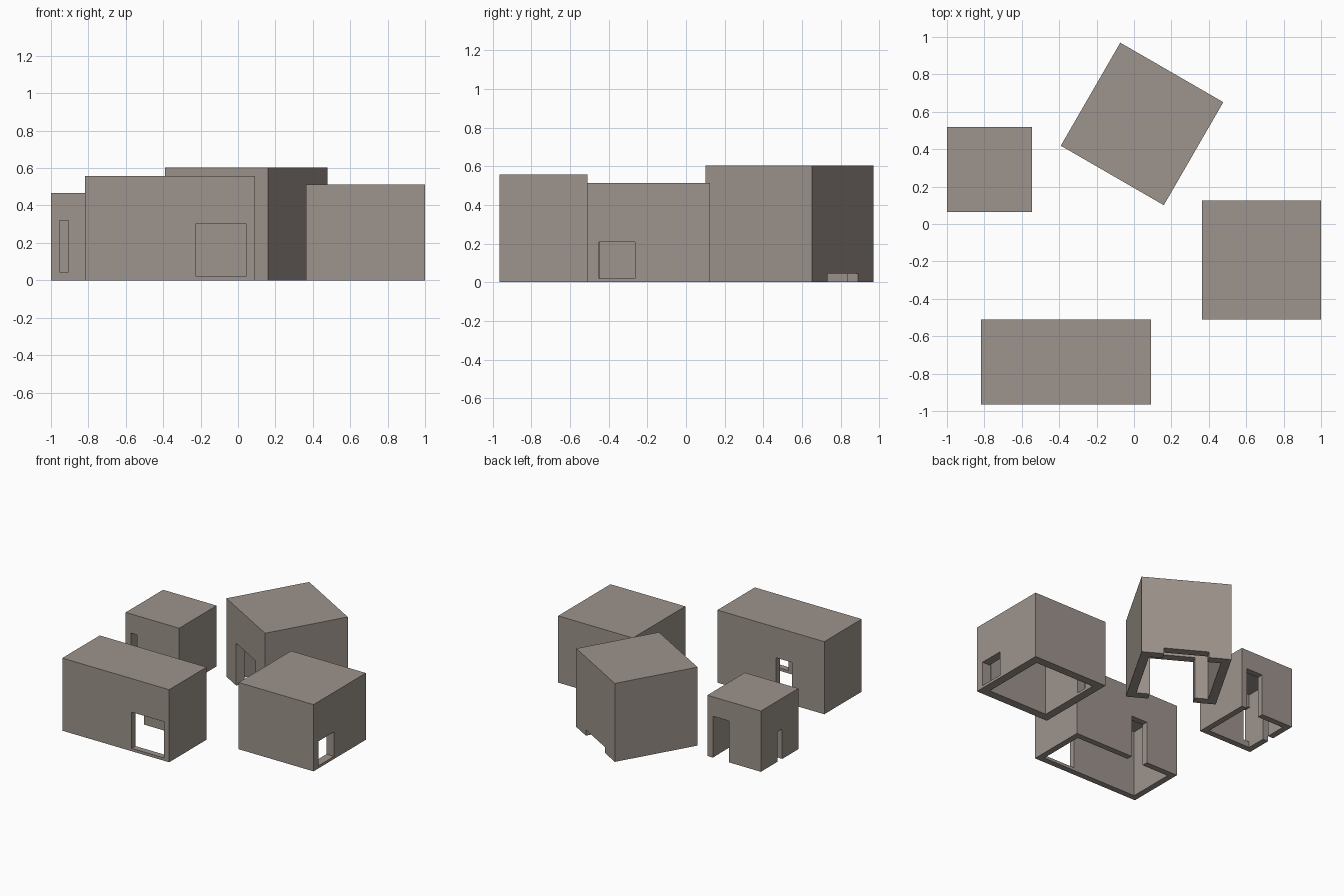
import bpy, bmesh, math
from mathutils import Matrix, Vector

if "Cube" in bpy.data.objects:
    bpy.data.objects.remove(bpy.data.objects["Cube"])

stone = bpy.data.materials.new("brown_stone")
stone.diffuse_color = (0.34, 0.295, 0.265, 1)
stone.use_nodes = True
stone.node_tree.nodes["Principled BSDF"].inputs["Base Color"].default_value = stone.diffuse_color


def block(name, lo, hi):
    """Axis aligned box between two corners."""
    lo, hi = Vector(lo), Vector(hi)
    mesh = bpy.data.meshes.new(name)
    bm = bmesh.new()
    bmesh.ops.create_cube(bm, size=1, matrix=Matrix.Translation((lo + hi) / 2)
                          @ Matrix.Diagonal((*(hi - lo), 1)))
    bm.to_mesh(mesh)
    bm.free()
    mesh.materials.append(stone)
    obj = bpy.data.objects.new(name, mesh)
    bpy.context.collection.objects.link(obj)
    return obj


def cut(target, lo, hi):
    """Subtract a box from the target and apply it."""
    cutter = block("cutter", lo, hi)
    cutter.hide_render = True
    mod = target.modifiers.new("cut", "BOOLEAN")
    mod.operation, mod.solver, mod.object = "DIFFERENCE", "EXACT", cutter
    bpy.context.view_layer.objects.active = target
    bpy.ops.object.modifier_apply(modifier=mod.name)
    bpy.data.objects.remove(cutter)


def hut(name, centre, size, openings, wall, turn=0):
    """Hollow box open at the bottom; openings are (side, from, to, z0, z1)
    with from/to measured from the hut centre along the wall."""
    w, d, h = size[0] / 2, size[1] / 2, size[2]
    obj = block(name, (-w, -d, 0), (w, d, h))
    cut(obj, (-w + wall, -d + wall, -0.1), (w - wall, d - wall, h - wall))
    e = 0.01
    for side, a, b, z0, z1 in openings:
        z0 = z0 if z0 > 0 else -0.1
        s = 1 if side[0] == "+" else -1
        half = d if side[1] == "y" else w
        n0, n1 = sorted((s * (half + e), s * (half - wall - e)))
        if side[1] == "y":
            cut(obj, (a, n0, z0), (b, n1, z1))
        else:
            cut(obj, (n0, a, z0), (n1, b, z1))
    obj.location = (*centre, 0)
    obj.rotation_euler.z = math.radians(turn)
    return obj


# Long front hut: wide window in front, doorway at the back
hut("long_hut", (-0.364, -0.738), (0.909, 0.455, 0.558),
    [("-y", 0.136, 0.409, 0.022, 0.30), ("+y", -0.181, -0.045, 0, 0.325)], 0.046)

# Right hut: square window outside, narrow opening towards the yard
hut("right_hut", (0.682, -0.193), (0.636, 0.636, 0.513),
    [("+x", -0.257, -0.07, 0.02, 0.208), ("-x", 0.093, 0.17, 0.02, 0.30)], 0.064)

# Small left hut: front slit, side slit and back doorway
hut("small_hut", (-0.773, 0.292), (0.455, 0.455, 0.467),
    [("-y", -0.182, -0.132, 0.045, 0.32), ("-x", -0.032, 0.023, 0, 0.23),
     ("+y", 0.043, 0.18, 0, 0.318)], 0.046)

# Turned back hut: wide doorway, low gap behind
hut("turned_hut", (0.043, 0.535), (0.636, 0.636, 0.603),
    [("-y", -0.159, 0.159, 0, 0.325), ("+y", -0.159, 0.159, 0, 0.045)], 0.064, turn=-30)
